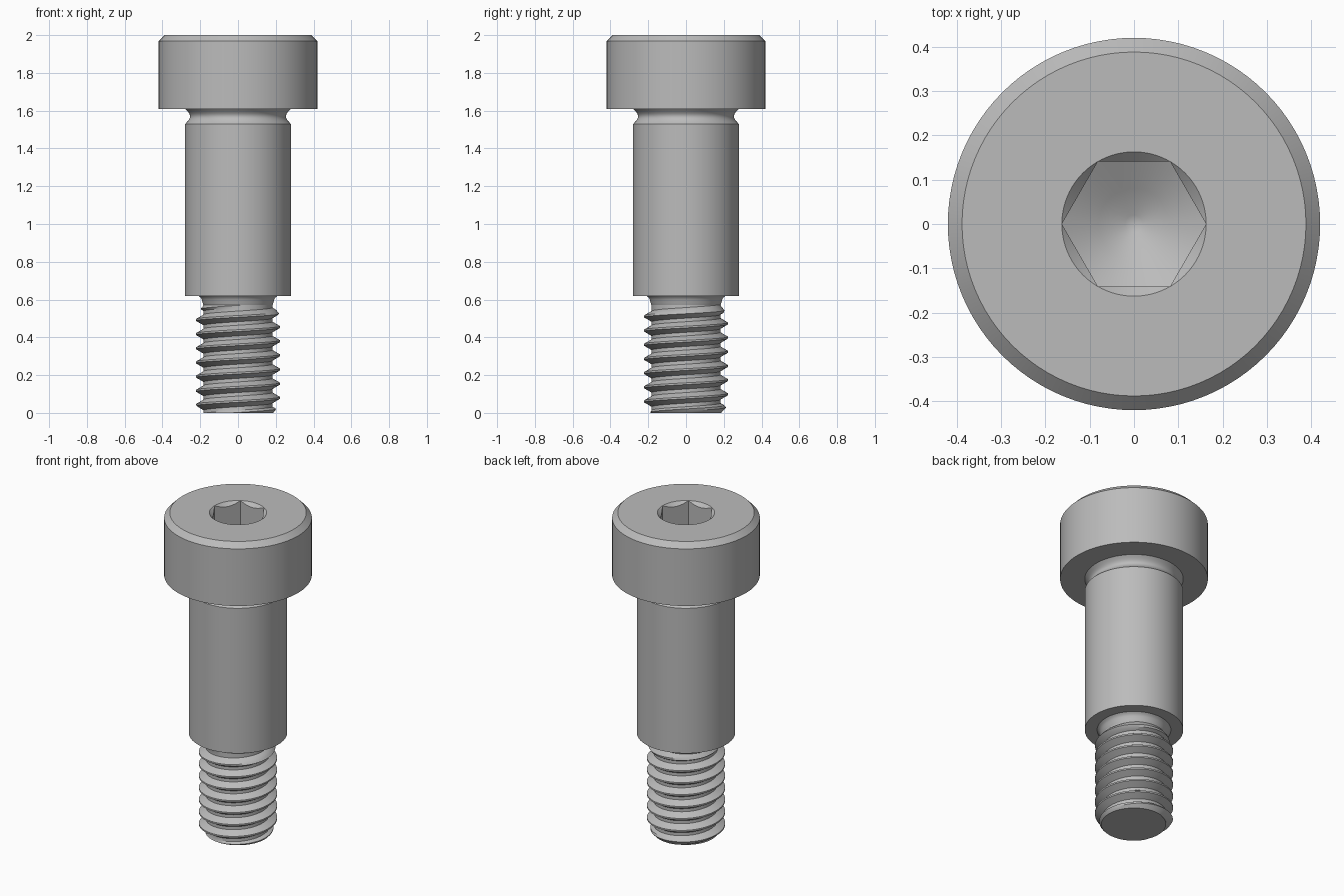
import bpy, bmesh
from math import pi, cos, sin, radians

if "Cube" in bpy.data.objects:
    bpy.data.objects.remove(bpy.data.objects["Cube"], do_unlink=True)

SEGMENTS = 96
ANGLES = [2 * pi * i / SEGMENTS for i in range(SEGMENTS + 1)]

steel = bpy.data.materials.new("grey steel")
steel.use_nodes = True
colour = (0.5, 0.5, 0.5, 1)
steel.diffuse_color = colour
steel.node_tree.nodes["Principled BSDF"].inputs["Base Color"].default_value = colour


def ring(radius, z):
    return [(radius * cos(a), radius * sin(a), z) for a in ANGLES]


def lathe(profile):
    return [ring(r, z) for r, z in profile]


def skin(name, rings):
    """Join successive rings into a smooth surface with crisp edges."""
    bm = bmesh.new()
    rows = [[bm.verts.new(p) for p in points] for points in rings]
    for low, high in zip(rows, rows[1:]):
        for i in range(SEGMENTS):
            bm.faces.new((low[i], low[i + 1], high[i + 1], high[i]))
    bmesh.ops.remove_doubles(bm, verts=bm.verts, dist=0.00005)
    mesh = bpy.data.meshes.new(name)
    bm.to_mesh(mesh)
    bm.free()
    mesh.materials.append(steel)
    obj = bpy.data.objects.new(name, mesh)
    bpy.context.collection.objects.link(obj)
    bpy.ops.object.select_all(action="DESELECT")
    obj.select_set(True)
    bpy.context.view_layer.objects.active = obj
    bpy.ops.object.shade_smooth_by_angle(angle=radians(30))


# Threaded end: helical ridges, chamfered tip and run-out at the top
PITCH, ROOT, CREST, THREAD_TOP = 0.075, 0.182, 0.222, 0.57
STEPS = [0, 0.125, 0.28, 0.4375, 0.6875, 0.84]


def thread_radius(phase, z):
    phase %= 1
    if phase <= 0.125:
        height = 1
    elif phase < 0.4375:
        height = (0.4375 - phase) / 0.3125
    elif phase <= 0.6875:
        height = 0
    else:
        height = (phase - 0.6875) / 0.3125
    ridge = ROOT + (CREST - ROOT) * height
    return min(ridge, 0.186 + 0.9 * z, ROOT + 0.8 * (THREAD_TOP - z))


def thread_row(turn):
    row = []
    for a in ANGLES:
        z = min(max(PITCH * (turn + a / (2 * pi)), 0), THREAD_TOP)
        r = thread_radius(z / PITCH - a / (2 * pi), z)
        row.append((r * cos(a), r * sin(a), z))
    return row


turns = int(THREAD_TOP / PITCH) + 2
thread = [thread_row(t + s) for t in range(-1, turns) for s in STEPS]
skin("threaded_end", [ring(0, 0)] + thread)

# Shoulder with a filleted neck below and a relief groove above
lower_neck = [(ROOT, 0.57), (0.188, 0.585), (0.192, 0.6), (0.199, 0.612), (0.21, 0.62)]
groove = [(0.28 - 0.026 * sin(pi * i / 12), 1.53 + 0.08 * i / 12) for i in range(13)]
skin("shoulder", lathe(lower_neck + [(0.28, 0.62)] + groove))

# Head with a chamfered rim and a countersunk hex socket
FLAT = 0.141
CORNER = FLAT / cos(pi / 6)


def hex_radius(a):
    return FLAT / cos(a % (pi / 3) - pi / 6)


def hex_ring(height):
    points = []
    for a in ANGLES:
        r = hex_radius(a)
        points.append((r * cos(a), r * sin(a), height(r)))
    return points


head = lathe([(0.28, 1.61), (0.42, 1.61), (0.42, 1.968), (0.388, 2), (CORNER, 2)])
head.append(hex_ring(lambda r: 2 - (CORNER - r)))
head.append(hex_ring(lambda r: 1.7 + 0.577 * r))
head += lathe([(0.08, 1.746), (0.02, 1.712), (0, 1.708)])
skin("socket_head", head)
